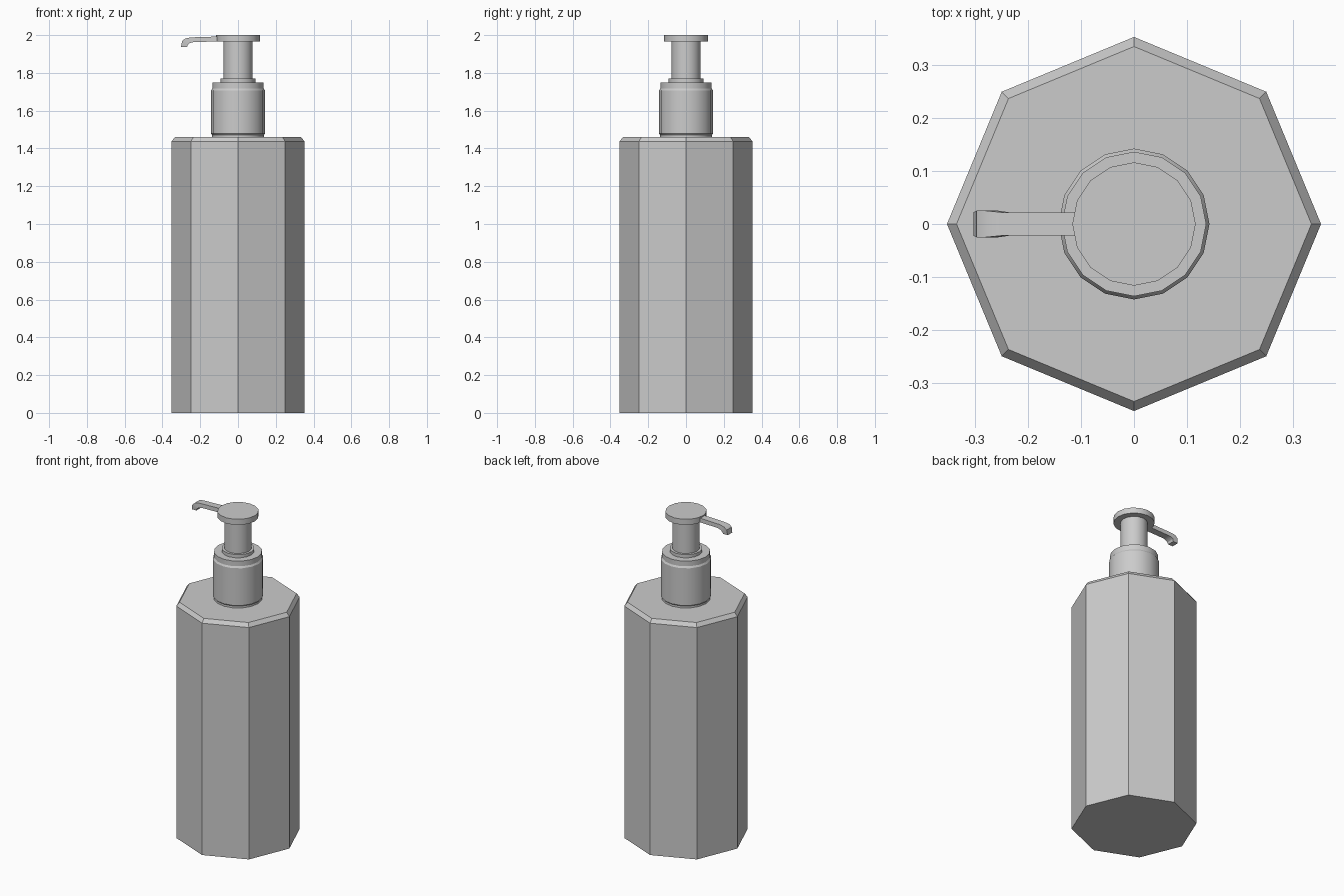
import bpy, bmesh, math

if "Cube" in bpy.data.objects:
    bpy.data.objects.remove(bpy.data.objects["Cube"])


def finish(name, bm, smooth=False):
    bmesh.ops.recalc_face_normals(bm, faces=bm.faces)
    mesh = bpy.data.meshes.new(name)
    bm.to_mesh(mesh)
    bm.free()
    ob = bpy.data.objects.new(name, mesh)
    bpy.context.collection.objects.link(ob)
    if smooth:
        bpy.ops.object.select_all(action='DESELECT')
        ob.select_set(True)
        bpy.context.view_layer.objects.active = ob
        bpy.ops.object.shade_smooth_by_angle(angle=math.radians(30))
    return ob


def lathe(name, profile, sides, smooth=False):
    """Closed solid from (radius, z) rings, capped at both ends."""
    bm = bmesh.new()
    rings = []
    for r, z in profile:
        rings.append([bm.verts.new((r * math.cos(i * math.tau / sides),
                                    r * math.sin(i * math.tau / sides), z))
                      for i in range(sides)])
    for a, b in zip(rings, rings[1:]):
        for i in range(sides):
            j = (i + 1) % sides
            bm.faces.new((a[i], a[j], b[j], b[i]))
    bm.faces.new(rings[0])
    bm.faces.new(rings[-1])
    return finish(name, bm, smooth)


# Octagonal bottle with chamfered shoulder
lathe("bottle_body", [(0.352, 0), (0.352, 1.437), (0.334, 1.46)], 8)

# Screw collar with a groove near its top
lathe("collar", [(0.137, 1.455), (0.137, 1.472), (0.142, 1.478), (0.142, 1.708),
                 (0.136, 1.718), (0.136, 1.75)], 16, True)

# Pump ring, stem and press head
lathe("pump_ring", [(0.092, 1.745), (0.092, 1.77)], 16, True)
lathe("pump_stem", [(0.077, 1.76), (0.077, 1.97)], 16, True)
lathe("pump_head", [(0.116, 1.965), (0.116, 2.0)], 16, True)

# Spout: (x, z, half width) sections along the arm, top and underside
top = [(-0.09, 1.993, 0.022), (-0.25, 1.988, 0.022), (-0.28, 1.982, 0.025),
       (-0.296, 1.968, 0.025), (-0.302, 1.937, 0.022)]
under = [(-0.09, 1.967, 0.022), (-0.235, 1.963, 0.022), (-0.255, 1.958, 0.025),
         (-0.265, 1.95, 0.025), (-0.27, 1.937, 0.022)]
bm = bmesh.new()
sections = []
for (xt, zt, w), (xu, zu, _) in zip(top, under):
    sections.append([bm.verts.new(p) for p in
                     ((xt, -w, zt), (xt, w, zt), (xu, w, zu), (xu, -w, zu))])
for a, b in zip(sections, sections[1:]):
    for i in range(4):
        j = (i + 1) % 4
        bm.faces.new((a[i], a[j], b[j], b[i]))
bm.faces.new(sections[0])
bm.faces.new(sections[-1])
finish("spout", bm, True)
